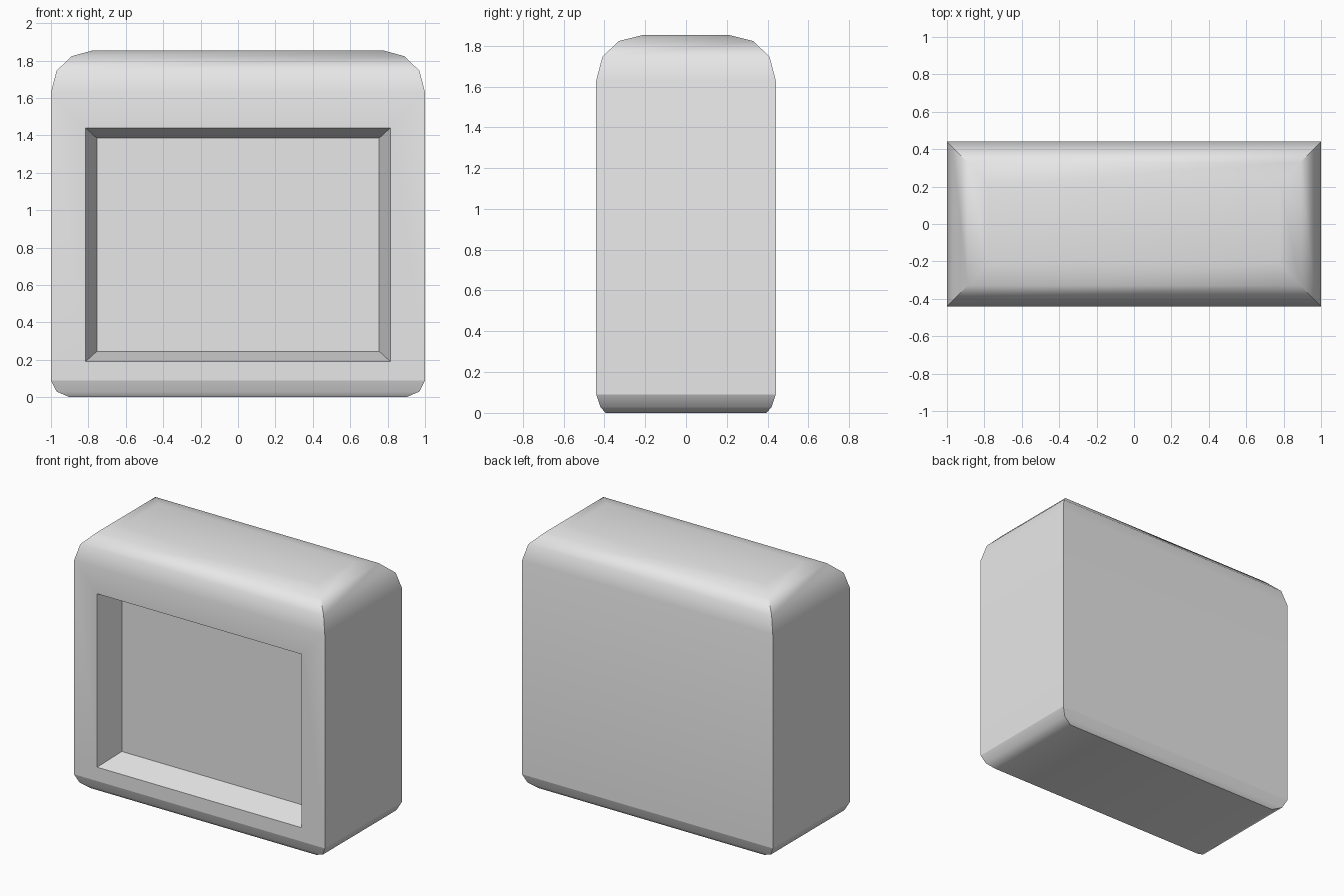
import bpy
import bmesh
import math

cube = bpy.data.objects.get("Cube")
if cube:
    bpy.data.objects.remove(cube, do_unlink=True)

# One plain grey for the whole body
grey = bpy.data.materials.new("plain_grey")
grey.use_nodes = True
colour = (0.8, 0.8, 0.8, 1)
grey.diffuse_color = colour
grey.node_tree.nodes["Principled BSDF"].inputs["Base Color"].default_value = colour

bm = bmesh.new()
CORNERS = ((-1, -1), (1, -1), (1, 1), (-1, 1))


def level(half_x, half_y, z):
    return [bm.verts.new((sx * half_x, sy * half_y, z)) for sx, sy in CORNERS]


def panel_loop(half_x, y, low, high):
    return [bm.verts.new((sx * half_x, y, high if sz > 0 else low)) for sx, sz in CORNERS]


def bridge(a, b, skip=()):
    for i in range(4):
        j = (i + 1) % 4
        if i not in skip:
            bm.faces.new((a[i], a[j], b[j], b[i]))


# Rounded case: half width, half depth and height of each level
SEAM, SHOULDER = 0.09, 1.63
profile = [
    (0.90, 0.395, 0.0), (0.97, 0.42, 0.03), (1.0, 0.44, SEAM),
    (1.0, 0.44, SHOULDER), (0.97, 0.41, 1.745), (0.89, 0.33, 1.823), (0.78, 0.21, 1.853),
]
loops = [level(*p) for p in profile]
for k, (a, b) in enumerate(zip(loops, loops[1:])):
    bridge(a, b, skip=(0,) if k == 2 else ())
bm.faces.new(loops[0][::-1])
bm.faces.new(loops[-1])

# Front frame, sloping reveal and recessed panel
outer = [loops[2][0], loops[2][1], loops[3][1], loops[3][0]]
rim = panel_loop(0.815, -0.44, 0.19, 1.44)
inner = panel_loop(0.755, -0.245, 0.245, 1.385)
bridge(outer, rim)
bridge(rim, inner)
bm.faces.new(inner)
bmesh.ops.recalc_face_normals(bm, faces=bm.faces)

mesh = bpy.data.meshes.new("rounded_case")
bm.to_mesh(mesh)
bm.free()
mesh.materials.append(grey)
case = bpy.data.objects.new("rounded_case", mesh)
bpy.context.collection.objects.link(case)

# Smooth rounding, with a crisp seam above the base
bpy.ops.object.select_all(action="DESELECT")
case.select_set(True)
bpy.context.view_layer.objects.active = case
bpy.ops.object.shade_smooth_by_angle(angle=math.radians(45))
for edge in mesh.edges:
    if all(abs(mesh.vertices[v].co.z - SEAM) < 0.001 for v in edge.vertices):
        edge.use_edge_sharp = True
